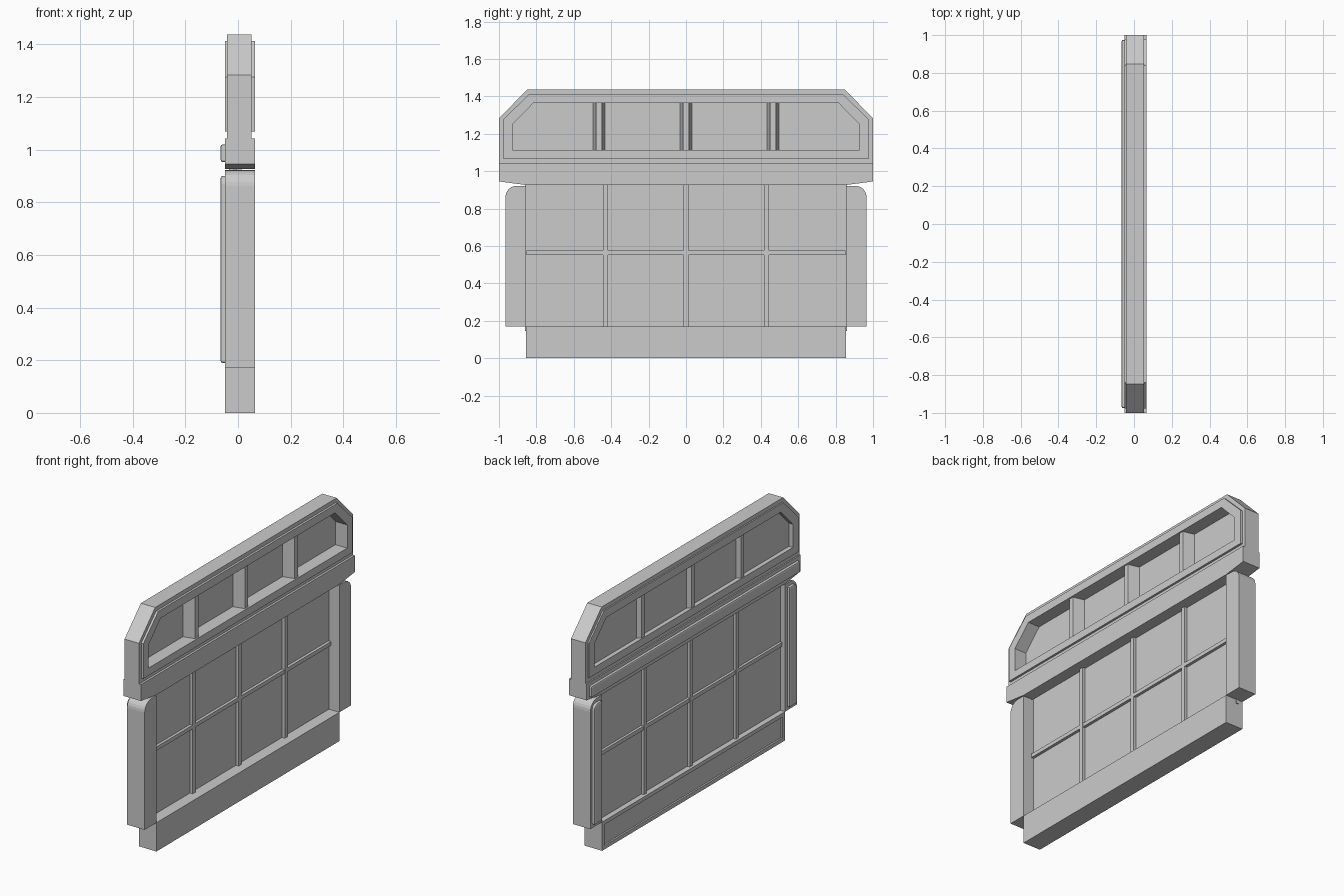
import bpy, bmesh, math

if "Cube" in bpy.data.objects:
    bpy.data.objects.remove(bpy.data.objects["Cube"])


def make(name, bm, bevel=0):
    bmesh.ops.recalc_face_normals(bm, faces=bm.faces)
    me = bpy.data.meshes.new(name)
    bm.to_mesh(me)
    bm.free()
    ob = bpy.data.objects.new(name, me)
    bpy.context.collection.objects.link(ob)
    if bevel:
        m = ob.modifiers.new("bevel", 'BEVEL')
        m.width, m.segments = bevel, 2
    return ob


def prism(name, outline, x0, x1, bevel=0):
    """Extrude a (y, z) outline along x."""
    bm = bmesh.new()
    a, b = [[bm.verts.new((x, y, z)) for y, z in outline] for x in (x0, x1)]
    n = len(outline)
    bm.faces.new(a)
    bm.faces.new(b)
    for i in range(n):
        j = (i + 1) % n
        bm.faces.new((a[i], a[j], b[j], b[i]))
    return make(name, bm, bevel)


def ring(name, outer, inner, x0, x1):
    """Frame between two (y, z) outlines with equal point counts."""
    bm = bmesh.new()
    loops = [[bm.verts.new((x, y, z)) for y, z in o]
             for o, x in ((outer, x0), (outer, x1), (inner, x1), (inner, x0))]
    n = len(outer)
    for k in range(4):
        p, q = loops[k], loops[(k + 1) % 4]
        for i in range(n):
            j = (i + 1) % n
            bm.faces.new((p[i], p[j], q[j], q[i]))
    return make(name, bm)


def rect(y0, y1, z0, z1):
    return [(y0, z0), (y1, z0), (y1, z1), (y0, z1)]


def clipped(w, z0, zc, z1, wt):
    """Rectangle with its two top corners cut off."""
    return [(-w, z0), (w, z0), (w, zc), (wt, z1), (-wt, z1), (-w, zc)]


# Upper headboard: outer rim, raised frame and thin back panel
rim = clipped(1.0, 1.03, 1.283, 1.437, 0.848)
raised = clipped(0.978, 1.068, 1.275, 1.413, 0.838)
opening = clipped(0.928, 1.113, 1.25, 1.365, 0.815)
ring("upper_rim", rim, raised, -0.042, 0.052)
ring("upper_raised_frame", raised, opening, -0.05, 0.065)
prism("upper_panel", clipped(0.94, 1.1, 1.255, 1.378, 0.82), -0.024, -0.012)

# Tapered dividers in the upper opening, on both faces
for k in (-1, 0, 1):
    c = k * 0.465
    for side, x0, x1 in (("front", -0.014, 0.056), ("back", -0.022, -0.045)):
        bm = bmesh.new()
        pts = ((x0, c - 0.032), (x1, c - 0.015), (x1, c + 0.015), (x0, c + 0.032))
        lo, hi = [[bm.verts.new((x, y, z)) for x, y in pts] for z in (1.108, 1.37)]
        bm.faces.new(lo)
        bm.faces.new(hi)
        for i in range(4):
            j = (i + 1) % 4
            bm.faces.new((lo[i], lo[j], hi[j], hi[i]))
        make("upper_divider_" + side, bm)

# Middle beam with sloped end undersides and a raised strip behind
prism("middle_beam", [(-1, 1.042), (-1, 0.945), (-0.855, 0.926), (0.855, 0.926),
                      (1, 0.945), (1, 1.042)], -0.05, 0.065)
prism("beam_strip", rect(-0.975, 0.975, 0.953, 1.02), -0.066, -0.04, 0.008)

# Side posts with rounded outer top corner and raised strip behind
R = 0.06
for s in (-1, 1):
    arc = [(s * (0.965 - R + R * math.cos(t)), 0.922 - R + R * math.sin(t))
           for t in [i * math.pi / 12 for i in range(7)]]
    prism("side_post", [(s * 0.855, 0.17), (s * 0.965, 0.17)] + arc + [(s * 0.855, 0.922)],
          -0.05, 0.065)
    r = 0.03
    arc = [(s * (0.948 - r + r * math.cos(t)), 0.9 - r + r * math.sin(t))
           for t in [i * math.pi / 8 for i in range(5)]]
    prism("post_strip", [(s * 0.875, 0.19), (s * 0.948, 0.19)] + arc + [(s * 0.875, 0.9)],
          -0.066, -0.04, 0.008)

# Bottom beam with a shallow recess behind
prism("bottom_beam", rect(-0.855, 0.855, 0, 0.17), -0.04, 0.065)
ring("bottom_beam_edge", rect(-0.855, 0.855, 0, 0.17), rect(-0.832, 0.832, 0.023, 0.147),
     -0.05, -0.04)

# Lower panel and its ribs (ribs pass through to both faces)
prism("lower_panel", rect(-0.86, 0.86, 0.145, 0.94), -0.018, -0.004)
for k in (-1, 0, 1):
    c = k * 0.43
    prism("vertical_rib", rect(c - 0.013, c + 0.013, 0.16, 0.935), -0.034, 0.014)
prism("horizontal_rib", rect(-0.852, 0.852, 0.553, 0.576), -0.033, 0.013)
